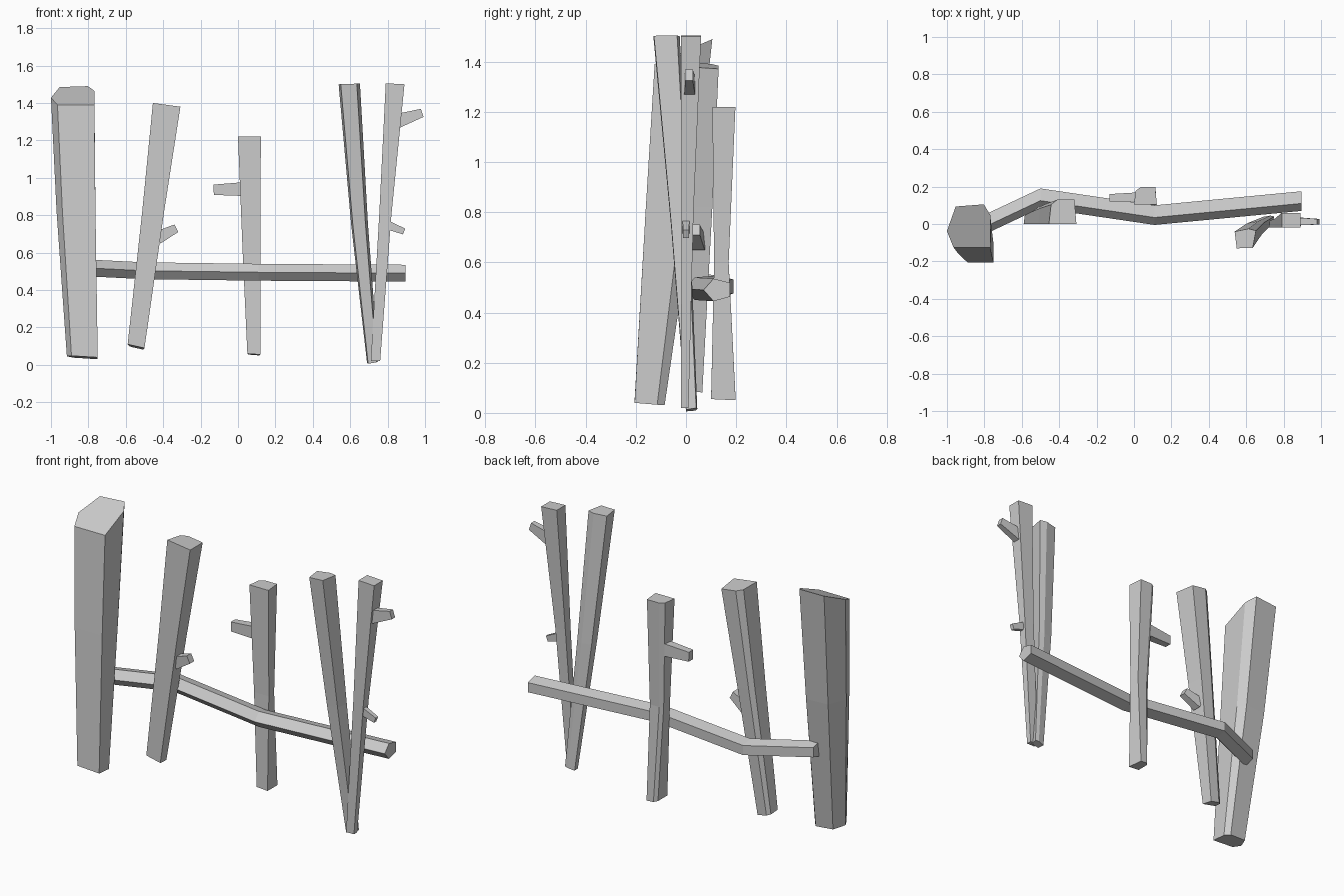
import bpy
import bmesh
from mathutils import Vector

# Remove the default cube
default_cube = bpy.data.objects.get("Cube")
if default_cube:
    bpy.data.objects.remove(default_cube, do_unlink=True)

# Single plain material
GREY = (0.6, 0.6, 0.6, 1.0)
material = bpy.data.materials.new("plain_grey")
material.use_nodes = True
material.diffuse_color = GREY
shader = material.node_tree.nodes["Principled BSDF"]
shader.inputs["Base Color"].default_value = GREY
shader.inputs["Roughness"].default_value = 0.8

# Unit cross-sections, counter-clockwise from above, front side first
SQUARE = [(0, 0), (1, 0), (1, 1), (0, 1)]
BACK_CHAMFER = [(0, 0), (1, 0), (0.93, 1), (0.3, 1), (0.08, 0.8)]
TRUNK = [(0, 0.38), (0.15, 0), (1, 0), (1, 0.75), (0.85, 1), (0.2, 0.95)]
NARROW_FRONT = [(0.1, 0), (0.85, 0.02), (1, 0.9), (0.65, 1), (0, 0.85)]
RAIL = [(0, 0.5), (0.38, 0), (1, 0.2), (1, 0.82), (0.38, 1)]


def loft(name, rings):
    """Join matching rings of points into one closed, flat-shaded solid."""
    bm = bmesh.new()
    rows = [[bm.verts.new(p) for p in ring] for ring in rings]
    for low, high in zip(rows, rows[1:]):
        for i in range(len(low)):
            j = (i + 1) % len(low)
            bm.faces.new((low[i], low[j], high[j], high[i]))
    bm.faces.new(rows[0][::-1])
    bm.faces.new(rows[-1])
    bmesh.ops.recalc_face_normals(bm, faces=bm.faces)
    mesh = bpy.data.meshes.new(name)
    bm.to_mesh(mesh)
    bm.free()
    mesh.materials.append(material)
    obj = bpy.data.objects.new(name, mesh)
    bpy.context.scene.collection.objects.link(obj)
    return obj


def post(name, profile, *levels):
    """Upright post; level = (z, x range, y range, z rise across x, z rise across y)."""
    rings = []
    for z, (left, right), (front, back), rise_x, rise_y in levels:
        rings.append([(left + u * (right - left), front + v * (back - front),
                       z + u * rise_x + v * rise_y) for u, v in profile])
    loft(name, rings)


def twig(name, root, tip, root_size, tip_size):
    """Short tapered stub; size = (depth, thickness)."""
    root, tip = Vector(root), Vector(tip)
    side = Vector((0, 1, 0))
    up = (tip - root).cross(side).normalized()
    rings = []
    for centre, (depth, thick) in ((root, root_size), (tip, tip_size)):
        rings.append([centre + side * (u - 0.5) * depth + up * (v - 0.5) * thick
                      for u, v in SQUARE])
    loft(name, rings)


def rail(name, path, depth, height):
    """Bent rail with an upright pentagonal section at each path point."""
    rings = []
    for x, y, z in path:
        rings.append([(x, y + u * depth, z + v * height) for u, v in RAIL])
    loft(name, rings)


# Upright posts
post("thick_end_post", TRUNK,
     (0.05, (-0.915, -0.75), (-0.205, -0.085), -0.01, -0.01),
     (0.82, (-0.97, -0.762), (-0.16, 0.03), 0, 0),
     (1.39, (-1.0, -0.768), (-0.125, 0.105), 0, 0.1))
post("leaning_post", BACK_CHAMFER,
     (0.11, (-0.59, -0.5), (0, 0.065), -0.02, -0.01),
     (0.82, (-0.512, -0.395), (0, 0.105), 0, 0),
     (1.4, (-0.455, -0.308), (0, 0.13), -0.02, -0.01))
post("middle_post", BACK_CHAMFER,
     (0.06, (0.05, 0.12), (0.1, 0.198), -0.005, -0.005),
     (0.6, (0.025, 0.12), (0.112, 0.17), 0, 0),
     (1.22, (0, 0.122), (0.105, 0.197), 0, 0))
post("forked_post_right_branch", NARROW_FRONT,
     (0.005, (0.69, 0.75), (0, 0.045), 0.01, 0.005),
     (0.75, (0.605, 0.695), (-0.06, 0.015), 0, 0),
     (1.5, (0.538, 0.652), (-0.13, -0.025), 0.004, 0))
post("forked_post_left_branch", SQUARE,
     (0.02, (0.71, 0.76), (-0.02, 0.01), 0, 0),
     (0.8, (0.755, 0.82), (-0.018, 0.03), 0, 0),
     (1.505, (0.79, 0.89), (-0.02, 0.06), -0.005, 0))

# Cross rail
rail("cross_rail", [(-0.84, -0.075, 0.475), (-0.5, 0.085, 0.458),
                    (0.11, -0.005, 0.45), (0.895, 0.07, 0.445)], 0.105, 0.09)

# Broken twigs
twig("middle_post_twig", (0.04, 0.145, 0.94), (-0.13, 0.14, 0.936), (0.05, 0.075), (0.04, 0.055))
twig("leaning_post_twig", (-0.43, 0.05, 0.68), (-0.33, 0.035, 0.73), (0.05, 0.07), (0.04, 0.045))
twig("upper_fork_twig", (0.84, 0.015, 1.3), (0.985, 0.012, 1.347), (0.045, 0.08), (0.03, 0.045))
twig("lower_fork_twig", (0.78, 0, 0.755), (0.888, 0, 0.713), (0.03, 0.05), (0.022, 0.033))
